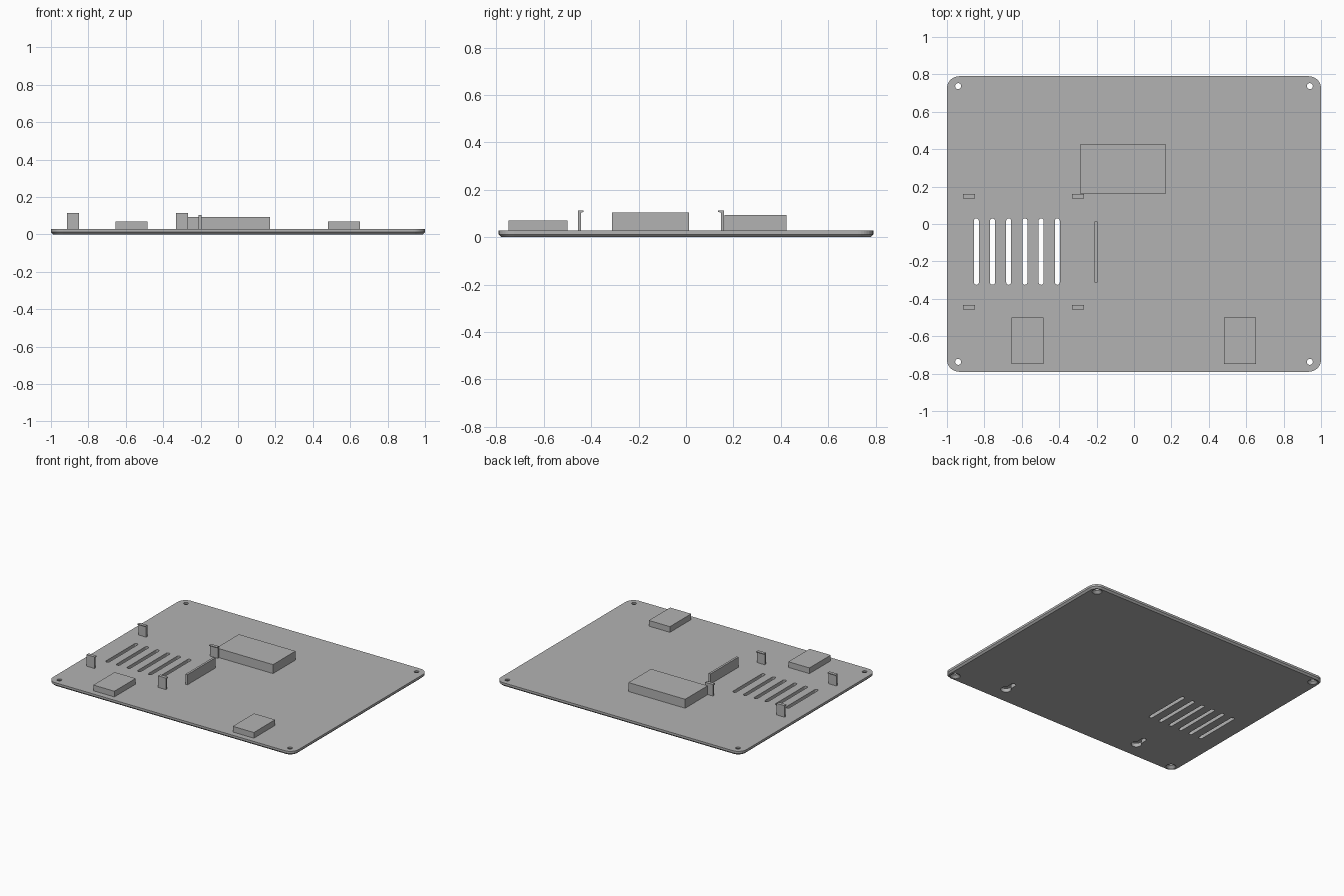
import bpy, bmesh
from math import cos, sin, pi, asin

if "Cube" in bpy.data.objects:
    bpy.data.objects.remove(bpy.data.objects["Cube"], do_unlink=True)

TOP = 0.028      # plate thickness
SINK = 0.002     # how far raised parts bite into the plate

grey = bpy.data.materials.new("plain_grey")
grey.use_nodes = True
colour = (0.45, 0.45, 0.45, 1)
grey.diffuse_color = colour
grey.node_tree.nodes["Principled BSDF"].inputs["Base Color"].default_value = colour


def arc(cx, cy, r, a0, a1, n=8):
    return [(cx + r * cos(a0 + (a1 - a0) * i / n), cy + r * sin(a0 + (a1 - a0) * i / n))
            for i in range(n + 1)]


def circle(cx, cy, r, n=24):
    return arc(cx, cy, r, 0, 2 * pi, n)[:-1]


def rounded_rect(hx, hy, r):
    corners = [(1, 1), (-1, 1), (-1, -1), (1, -1)]
    pts = []
    for i, (sx, sy) in enumerate(corners):
        pts += arc(sx * (hx - r), sy * (hy - r), r, i * pi / 2, (i + 1) * pi / 2)
    return pts


def loft(bm, sections):
    """Closed solid through (outline, z) sections, lowest first."""
    rings = [[bm.verts.new((x, y, z)) for x, y in pts] for pts, z in sections]
    bm.faces.new(rings[0][::-1])
    bm.faces.new(rings[-1])
    for a, b in zip(rings, rings[1:]):
        for i in range(len(a)):
            j = (i + 1) % len(a)
            bm.faces.new((a[i], a[j], b[j], b[i]))


def box(bm, x0, x1, y0, y1, z0, z1):
    outline = [(x0, y0), (x1, y0), (x1, y1), (x0, y1)]
    loft(bm, [(outline, z0), (outline, z1)])


def finish(bm, name):
    bmesh.ops.recalc_face_normals(bm, faces=bm.faces)
    mesh = bpy.data.meshes.new(name)
    bm.to_mesh(mesh)
    bm.free()
    mesh.materials.append(grey)
    ob = bpy.data.objects.new(name, mesh)
    bpy.context.collection.objects.link(ob)
    return ob


def make_box(name, *bounds):
    bm = bmesh.new()
    box(bm, *bounds)
    return finish(bm, name)


def cut(ob, cutter):
    """Subtract the cutter, then remove it."""
    cutter.hide_render = True
    mod = ob.modifiers.new("cut", 'BOOLEAN')
    mod.operation, mod.solver, mod.object = 'DIFFERENCE', 'EXACT', cutter
    bpy.context.view_layer.update()
    result = bpy.data.meshes.new_from_object(
        ob.evaluated_get(bpy.context.evaluated_depsgraph_get()))
    ob.modifiers.clear()
    ob.data = result
    bpy.data.objects.remove(cutter, do_unlink=True)


# Plate with rounded corners and a chamfered underside
bm = bmesh.new()
edge = 0.012
full = rounded_rect(1, 0.79, 0.065)
loft(bm, [(rounded_rect(1 - edge, 0.79 - edge, 0.065 - edge), 0), (full, edge), (full, TOP)])
plate = finish(bm, "base_plate")

# Openings in the plate
bm = bmesh.new()
for i in range(6):                                   # ventilation slots
    x, r = -0.843 + 0.0866 * i, 0.0135
    slot = arc(x, 0.03 - r, r, 0, pi) + arc(x, -0.325 + r, r, pi, 2 * pi)
    loft(bm, [(slot, -0.05), (slot, 0.1)])
for sx in (-1, 1):                                   # countersunk screw holes
    for sy in (-1, 1):
        x, y = sx * 0.94, sy * 0.737
        loft(bm, [(circle(x, y, 0.034), -0.01), (circle(x, y, 0.034), 0.002),
                  (circle(x, y, 0.016), 0.018), (circle(x, y, 0.016), 0.1)])
MOUNTS = (-0.57, 0.567)
for x in MOUNTS:                                     # keyhole hangers
    big, small = 0.035, 0.018
    a = asin(small / big)
    key = (arc(x, -0.58, small, 0, pi)
           + arc(x, -0.655, big, pi / 2 + a, 2 * pi + pi / 2 - a, 20))
    loft(bm, [(key, -0.05), (key, 0.1)])
cut(plate, finish(bm, "plate_cutter"))

# Hollow housings above the keyholes
for side, x in zip(("right", "left"), MOUNTS):
    housing = make_box(side + "_hanger_housing", x - 0.086, x + 0.086, -0.748, -0.5,
                       TOP - SINK, 0.07)
    cut(housing, make_box("pocket_cutter", x - 0.066, x + 0.066, -0.728, -0.52, 0, 0.056))

# Large raised block and thin divider
make_box("large_block", -0.29, 0.172, 0.162, 0.424, TOP - SINK, 0.094)
make_box("divider_wall", -0.21, -0.194, -0.312, 0.013, TOP - SINK, 0.103)

# Four snap clips with hooks pointing inward
for side, x in (("outer", -0.883), ("inner", -0.3)):
    for row, y, d in (("front", -0.456, 1), ("back", 0.16, -1)):
        profile = [(0, TOP - SINK), (0.013, TOP - SINK), (0.013, 0.103),
                   (0.024, 0.107), (0.024, 0.113), (0, 0.113)]
        bm = bmesh.new()
        ends = [[bm.verts.new((x + s * 0.032, y + d * u, z)) for u, z in profile]
                for s in (-1, 1)]
        bm.faces.new(ends[0])
        bm.faces.new(ends[1])
        for i in range(len(profile)):
            j = (i + 1) % len(profile)
            bm.faces.new((ends[0][i], ends[0][j], ends[1][j], ends[1][i]))
        finish(bm, f"{row}_{side}_clip")
